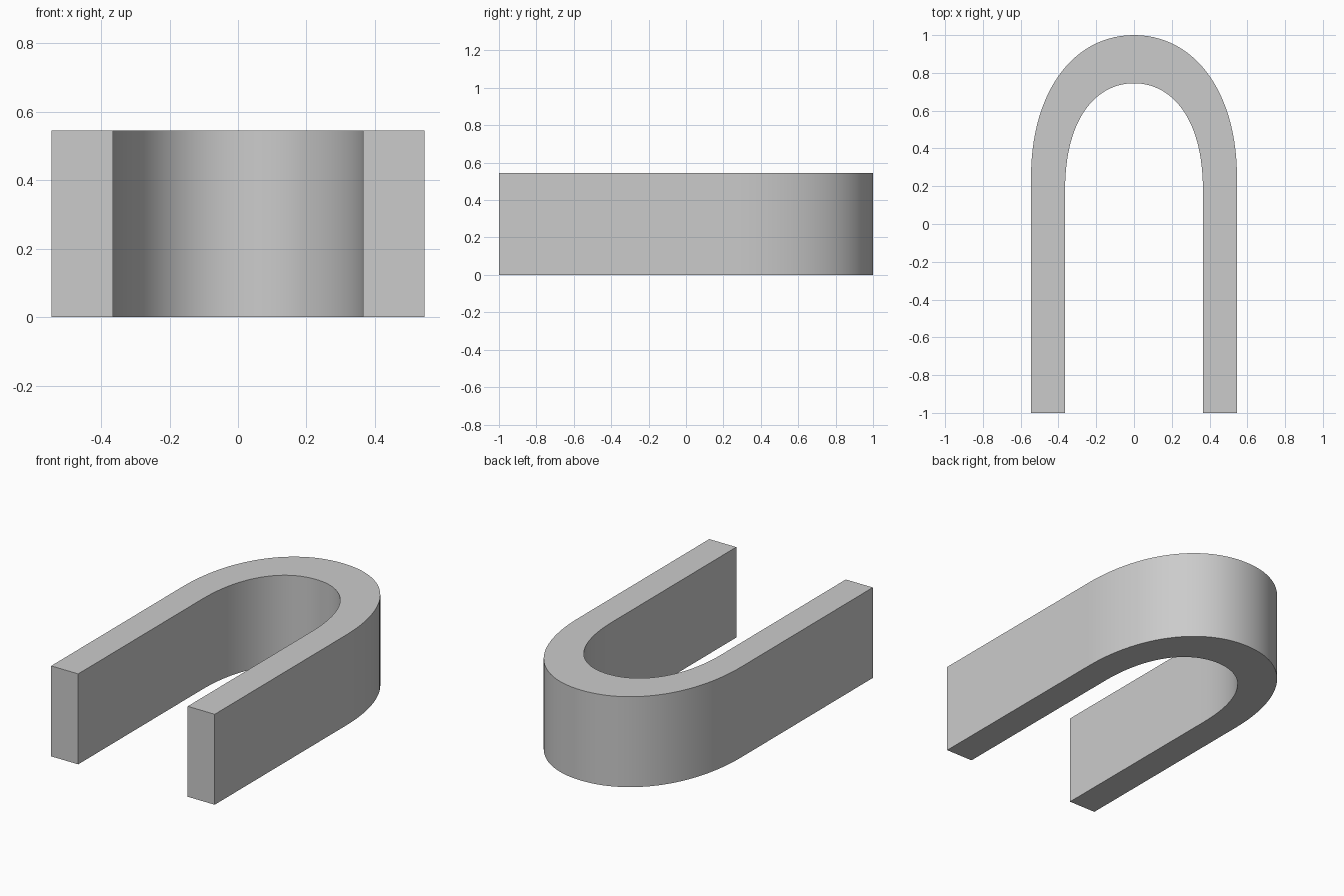
import bpy
import bmesh
from mathutils import Vector
from mathutils.geometry import interpolate_bezier

if "Cube" in bpy.data.objects:
    bpy.data.objects.remove(bpy.data.objects["Cube"])

HEIGHT = 0.545
STEPS = 28


def arch(half_width, spring_y, handle_y, handle_x, top_y):
    """One leg, the rounded top and the mirrored leg, from right to left."""
    curve = interpolate_bezier(Vector((half_width, spring_y)), Vector((half_width, handle_y)),
                               Vector((handle_x, top_y)), Vector((0, top_y)), STEPS)
    right = [(half_width, -1.0)] + [(p.x, p.y) for p in curve]
    return right + [(-x, y) for x, y in reversed(right[:-1])]


# Outer and inner outlines of the horseshoe-shaped wall
outer = arch(0.545, 0.25, 0.70, 0.32, 1.0)
inner = arch(0.365, 0.18, 0.56, 0.20, 0.745)

bm = bmesh.new()
rings = []
for z in (0.0, HEIGHT):
    rings.append([[bm.verts.new((x, y, z)) for x, y in line] for line in (outer, inner)])
(out_low, in_low), (out_top, in_top) = rings

# Top, bottom, outer wall and inner wall strips
for a, b in ((out_top, in_top), (in_low, out_low), (out_low, out_top), (in_top, in_low)):
    for i in range(len(a) - 1):
        bm.faces.new((a[i], a[i + 1], b[i + 1], b[i]))

# Flat ends of the two legs
for i in (0, -1):
    bm.faces.new((out_low[i], out_top[i], in_top[i], in_low[i]))

bmesh.ops.recalc_face_normals(bm, faces=bm.faces[:])
mesh = bpy.data.meshes.new("u_shaped_wall")
bm.to_mesh(mesh)
bm.free()

wall = bpy.data.objects.new("u_shaped_wall", mesh)
bpy.context.collection.objects.link(wall)
bpy.context.view_layer.objects.active = wall
wall.select_set(True)
bpy.ops.object.shade_smooth_by_angle()
